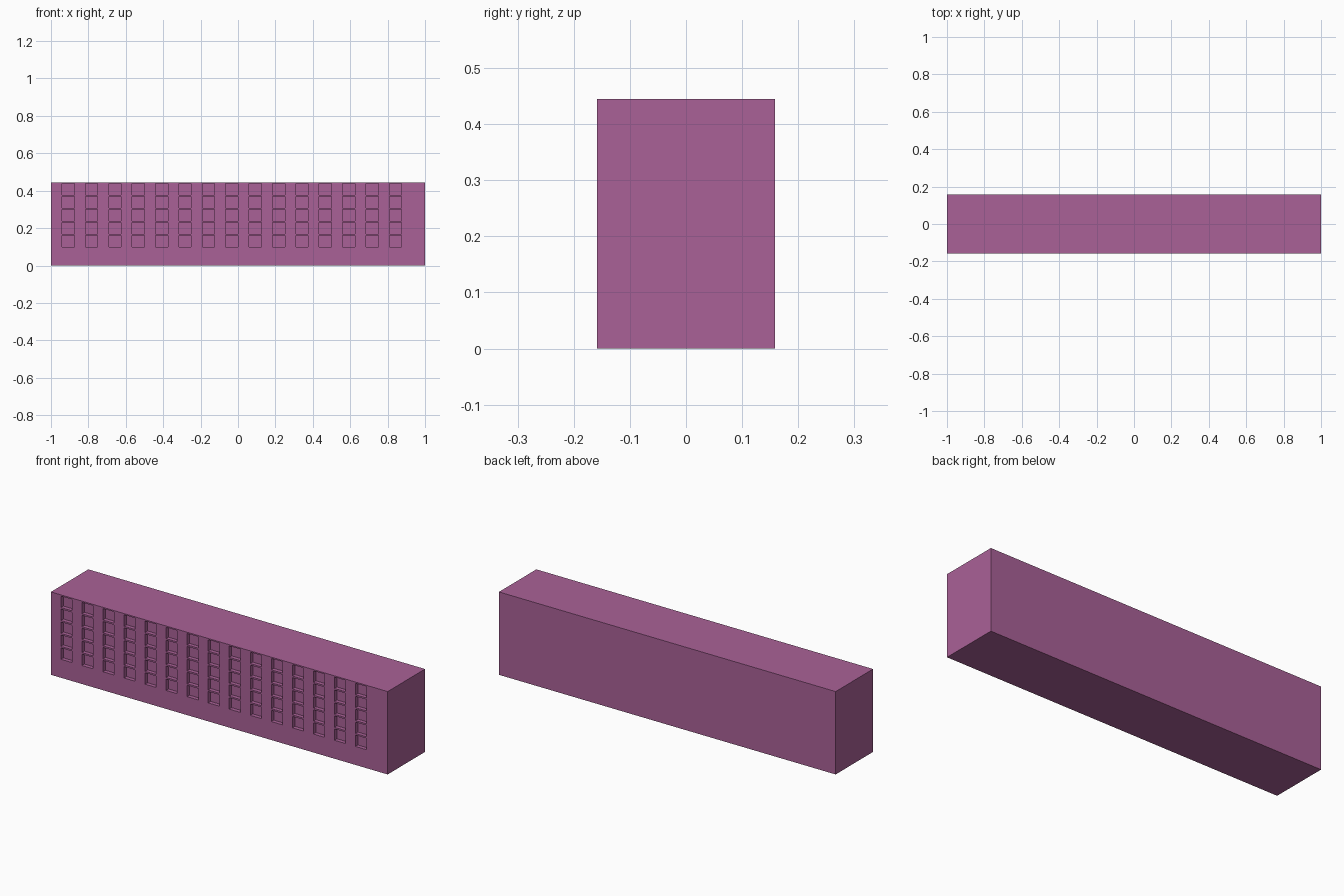
import bpy

if "Cube" in bpy.data.objects:
    bpy.data.objects.remove(bpy.data.objects["Cube"])

def box(name, x0, x1, y0, y1, z0, z1):
    bpy.ops.mesh.primitive_cube_add(size=1, location=((x0 + x1) / 2, (y0 + y1) / 2, (z0 + z1) / 2))
    ob = bpy.context.object
    ob.name = name
    ob.scale = (x1 - x0, y1 - y0, z1 - z0)
    bpy.ops.object.transform_apply(location=True, rotation=False, scale=True)
    return ob

DEPTH, HEIGHT = 0.1585, 0.445
RECESS = 0.021

# Main block of the building
building = box("building_block", -1, 1, -DEPTH, DEPTH, 0, HEIGHT)
mat = bpy.data.materials.new("plum_wall")
mat.diffuse_color = (0.40, 0.12, 0.31, 1)
mat.use_nodes = True
mat.node_tree.nodes["Principled BSDF"].inputs["Base Color"].default_value = mat.diffuse_color
building.data.materials.append(mat)

# Window cutter: one box repeated 15 across and 5 up
cutter = box("window_cutter", -0.941, -0.875, -DEPTH - 0.05, -DEPTH + RECESS, 0.099, 0.160)
for count, step in ((15, (0.125, 0, 0)), (5, (0, 0, 0.0695))):
    arr = cutter.modifiers.new("repeat", 'ARRAY')
    arr.count = count
    arr.use_relative_offset = False
    arr.use_constant_offset = True
    arr.constant_offset_displace = step
    bpy.ops.object.modifier_apply(modifier=arr.name)

# Recess the windows into the front wall
cut = building.modifiers.new("windows", 'BOOLEAN')
cut.operation = 'DIFFERENCE'
cut.solver = 'EXACT'
cut.object = cutter
bpy.context.view_layer.objects.active = building
bpy.ops.object.modifier_apply(modifier=cut.name)
bpy.data.objects.remove(cutter)
